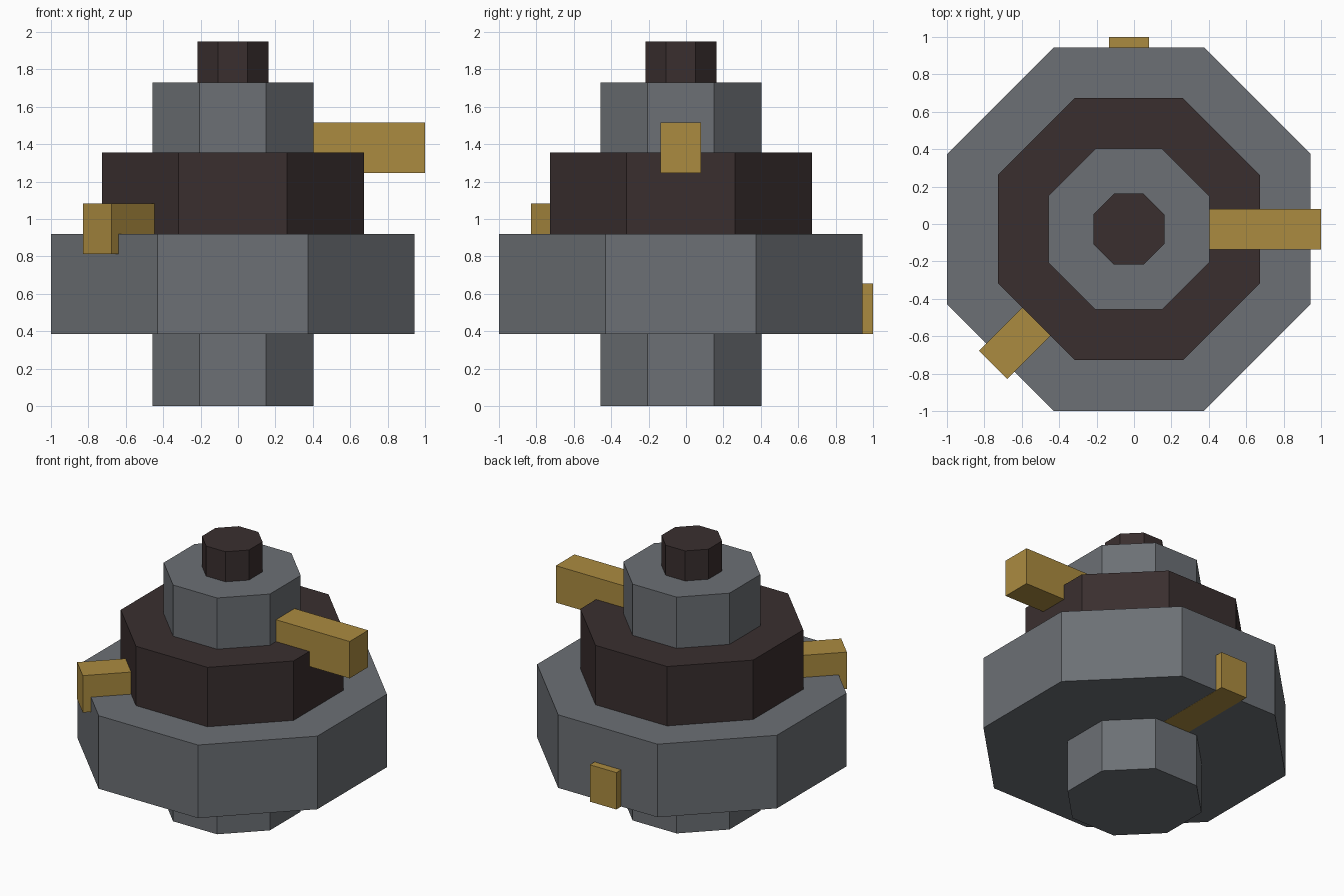
import bpy
import bmesh
from math import cos, pi, radians
from mathutils import Matrix, Vector

if "Cube" in bpy.data.objects:
    bpy.data.objects.remove(bpy.data.objects["Cube"])

AXIS = Vector((-0.0275, -0.0275, 0))  # shared axis of the stacked tiers


def material(name, rgb):
    mat = bpy.data.materials.new(name)
    mat.use_nodes = True
    color = (*rgb, 1)
    mat.diffuse_color = color
    mat.node_tree.nodes["Principled BSDF"].inputs["Base Color"].default_value = color
    return mat


GREY = material("steel grey", (0.150, 0.162, 0.178))
DARK = material("dark brown", (0.042, 0.028, 0.028))
GOLD = material("brass", (0.41, 0.26, 0.051))


def add_object(name, bm, mat):
    mesh = bpy.data.meshes.new(name)
    bm.to_mesh(mesh)
    bm.free()
    mesh.materials.append(mat)
    obj = bpy.data.objects.new(name, mesh)
    obj.location = AXIS
    bpy.context.collection.objects.link(obj)


def tier(name, apothem, bottom, top, mat):
    """Octagonal drum with flat sides facing the main axes."""
    bm = bmesh.new()
    radius = apothem / cos(pi / 8)
    place = Matrix.Translation((0, 0, (bottom + top) / 2)) @ Matrix.Rotation(pi / 8, 4, "Z")
    bmesh.ops.create_cone(bm, cap_ends=True, segments=8, radius1=radius,
                          radius2=radius, depth=top - bottom, matrix=place)
    add_object(name, bm, mat)


def arm(name, angle, bottom, length=1.026, width=0.215, height=0.27):
    """Square bar reaching outward from the axis."""
    bm = bmesh.new()
    place = (Matrix.Rotation(radians(angle), 4, "Z")
             @ Matrix.Translation((length / 2, 0, bottom + height / 2))
             @ Matrix.Diagonal((length, width, height, 1)))
    bmesh.ops.create_cube(bm, size=1, matrix=place)
    add_object(name, bm, GOLD)


# Stacked drums from the ground up
tier("foot", 0.43, 0, 0.385, GREY)
tier("wide_drum", 0.971, 0.385, 0.92, GREY)
tier("dark_drum", 0.70, 0.92, 1.355, DARK)
tier("neck", 0.43, 1.355, 1.73, GREY)
tier("cap", 0.19, 1.73, 1.95, DARK)

# Brass arms, each at its own height and heading
arm("left_arm", 0, 1.245)
arm("front_right_arm", 225, 0.812)
arm("back_arm", 90, 0.384)
